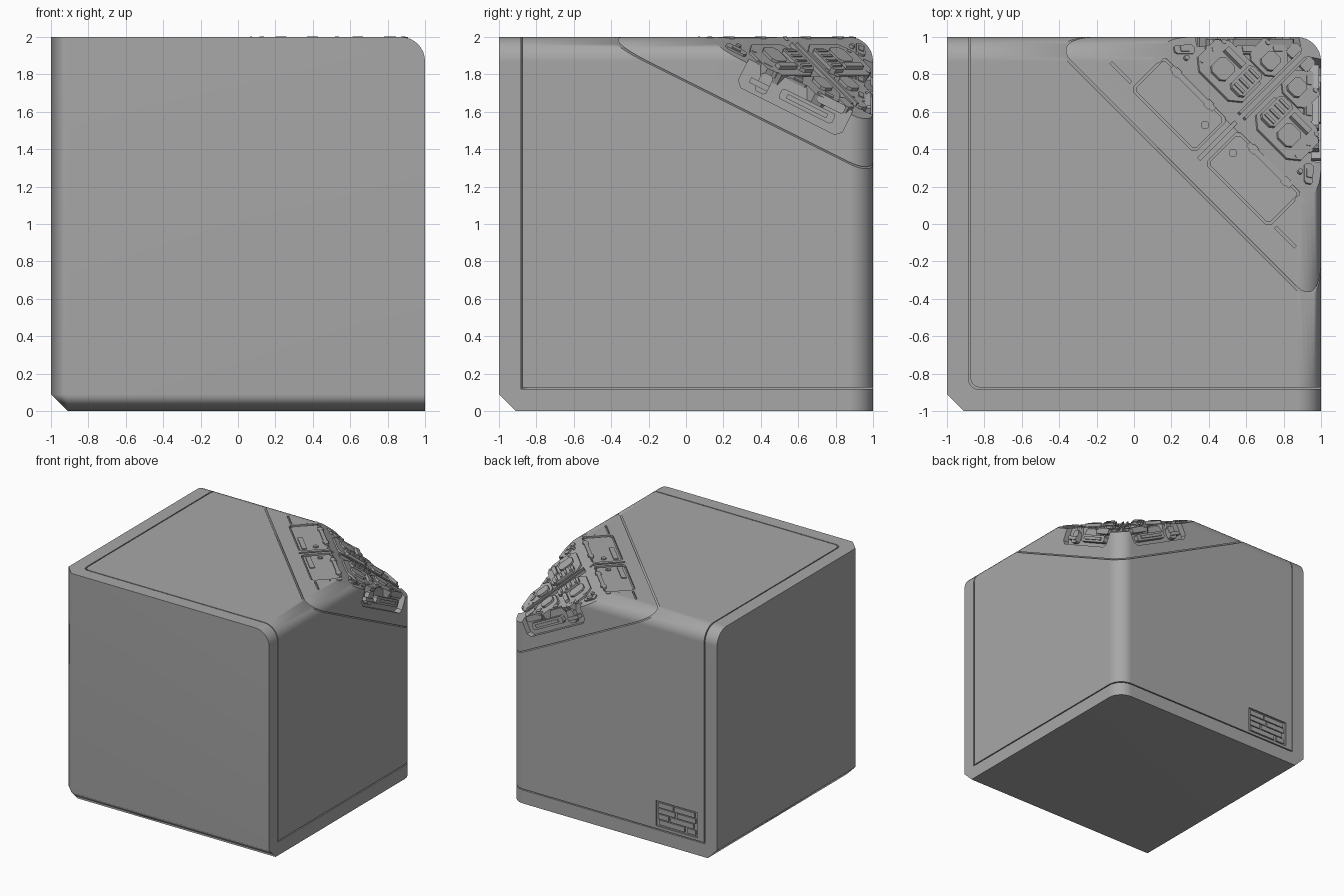
import bpy, bmesh, math
from mathutils import Vector, Matrix

if "Cube" in bpy.data.objects:
    bpy.data.objects.remove(bpy.data.objects["Cube"])

AXIS = Vector((1, 1, 2))                       # direction of the corner cut
SWAP = Matrix(((0, 1, 0, 0), (1, 0, 0, 0), (0, 0, 1, 0), (0, 0, 0, 1)))  # mirror across x = y
GREY = bpy.data.materials.new("dark_grey")
GREY.diffuse_color = (0.39, 0.39, 0.39, 1)
GREY.use_nodes = True
GREY.node_tree.nodes["Principled BSDF"].inputs["Base Color"].default_value = GREY.diffuse_color


def make_object(name, bm):
    bmesh.ops.recalc_face_normals(bm, faces=bm.faces)
    me = bpy.data.meshes.new(name)
    bm.to_mesh(me)
    bm.free()
    me.materials.append(GREY)
    ob = bpy.data.objects.new(name, me)
    bpy.context.collection.objects.link(ob)
    return ob


def box_mesh(lo, hi):
    bm = bmesh.new()
    bmesh.ops.create_cube(bm, size=1)
    lo, hi = Vector(lo), Vector(hi)
    for v in bm.verts:
        v.co = Vector([(lo[i] + hi[i]) / 2 + v.co[i] * (hi[i] - lo[i]) for i in range(3)])
    return bm


def bevel_at(bm, corner, offset, segments, only_axis=None):
    edges = []
    for e in bm.edges:
        if any((v.co - Vector(corner)).length < 1e-4 for v in e.verts):
            d = e.verts[0].co - e.verts[1].co
            if only_axis is None or abs(d.normalized()[only_axis]) > 0.9:
                edges.append(e)
    bmesh.ops.bevel(bm, geom=edges, offset=offset, segments=segments, profile=0.5, affect='EDGES')


def full_cube():
    bm = box_mesh((-1, -1, 0), (1, 1, 2))
    bevel_at(bm, (-1, -1, 0), 0.09, 1)
    bevel_at(bm, (1, 1, 2), 0.13, 8)
    return bm


def seam_cutter(inset):
    lo = (-1 + inset, -1 + inset, inset)
    bm = box_mesh(lo, (3, 3, 4))
    bevel_at(bm, lo, 0.05, 5, only_axis=2)
    return make_object("seam_cutter", bm)


def boolean(ob, cutter, operation):
    cutter.hide_render = True
    m = ob.modifiers.new("cut", 'BOOLEAN')
    m.object, m.operation, m.solver = cutter, operation, 'EXACT'
    bpy.context.view_layer.objects.active = ob
    bpy.ops.object.modifier_apply(modifier=m.name)
    bpy.data.objects.remove(cutter)


def slice_off(bm, level, keep_below):
    # cut along x + y + 2z = level and close the hole
    n = AXIS if keep_below else -AXIS
    res = bmesh.ops.bisect_plane(bm, geom=bm.verts[:] + bm.edges[:] + bm.faces[:], dist=1e-6,
                                 plane_co=AXIS * level / 6, plane_no=n, clear_outer=True)
    edges = [g for g in res["geom_cut"] if isinstance(g, bmesh.types.BMEdge)]
    bmesh.ops.contextual_create(bm, geom=edges)


def smooth(ob, angle=30):
    bpy.ops.object.select_all(action='DESELECT')
    ob.select_set(True)
    bpy.context.view_layer.objects.active = ob
    bpy.ops.object.shade_smooth_by_angle(angle=math.radians(angle))
    m = ob.modifiers.new("weighted", 'WEIGHTED_NORMAL')
    m.keep_sharp = True


# outer frame: three rims around the chamfered corner
frame = make_object("outer_frame", full_cube())
boolean(frame, seam_cutter(0.117), 'DIFFERENCE')
smooth(frame, 50)

# main body and the corner cap, separated by a thin groove
bm = full_cube()
slice_off(bm, 4.515, True)
body = make_object("main_body", bm)
boolean(body, seam_cutter(0.126), 'INTERSECT')

bm = full_cube()
slice_off(bm, 4.535, False)
slice_off(bm, 5.05, True)
cap = make_object("corner_cap", bm)


def frame_matrix(a, b, n, origin):
    m = Matrix((Vector(a).normalized(), Vector(b).normalized(), Vector(n).normalized()))
    return Matrix.Translation(origin) @ m.transposed().to_4x4()


TOP = frame_matrix((1, -1, 0), (1, 1, 0), (0, 0, 1), (0, 0, 2))
SIDE = frame_matrix((0, 2, -1), (0, 1, 2), (1, 0, 0), (1, 0.58, 1.63))
CUT = frame_matrix((1, -1, 0), (1, 1, -1), (1, 1, 2), (0.555, 0.555, 1.97))


def add_part(bm, base, s, t, size, h0, h1, corner=0.0, sides=4, turn=0.0, pair=True):
    # chamfered plate (or cylinder if sides > 4) standing on a base frame from height h0 to h1
    if sides > 4:
        pts = [(size[0] * math.cos(k * math.tau / sides), size[0] * math.sin(k * math.tau / sides))
               for k in range(sides)]
    else:
        w, d, c = size[0] / 2, size[1] / 2, corner
        pts = ([(w - c, -d), (w, c - d), (w, d - c), (w - c, d), (c - w, d), (-w, d - c), (-w, c - d), (c - w, -d)]
               if c else [(w, -d), (w, d), (-w, d), (-w, -d)])
    local = base @ Matrix.Translation((s, t, 0)) @ Matrix.Rotation(math.radians(turn), 4, 'Z')
    for m in ((local, SWAP @ local) if pair else (local,)):
        lo = [bm.verts.new(m @ Vector((x, y, h0))) for x, y in pts]
        hi = [bm.verts.new(m @ Vector((x, y, h1))) for x, y in pts]
        bm.faces.new(lo[::-1])
        bm.faces.new(hi)
        for i in range(len(pts)):
            j = (i + 1) % len(pts)
            bm.faces.new((lo[i], lo[j], hi[j], hi[i]))


# recesses in the cap: hatch pockets, slots, centre groove and side pockets
bm = bmesh.new()
add_part(bm, TOP, 0.28, 0.622, (0.48, 0.25), -0.02, 0.1, 0.02)
add_part(bm, TOP, 0.622, 0.523, (0.15, 0.014), -0.02, 0.1)
add_part(bm, TOP, 0, 0.66, (0.02, 0.34), -0.02, 0.1, pair=False)
add_part(bm, SIDE, -0.02, 0.065, (0.62, 0.21), -0.05, 0.1, 0.03)
boolean(cap, make_object("pocket_cutter", bm), 'DIFFERENCE')

# name plate recess on the back
boolean(body, make_object("plate_cutter", box_mesh((-0.81, 0.985, 0.15), (-0.41, 1.1, 0.37))), 'DIFFERENCE')
smooth(body)
smooth(cap)

# plain bars inside the back recess
bm = bmesh.new()
BACK = frame_matrix((-1, 0, 0), (0, 0, 1), (0, 1, 0), (-0.61, 1, 0.26))
for row, cells in ((0.075, ((-0.11, 0.14), (0.07, 0.2))), (0.025, ((-0.1, 0.16), (0.09, 0.18))),
                   (-0.025, ((-0.13, 0.1), (0.05, 0.22))), (-0.075, ((-0.05, 0.25), (0.14, 0.08)))):
    for s, w in cells:
        add_part(bm, BACK, s, row, (w, 0.042), -0.016, -0.004, pair=False)
make_object("back_plate_bars", bm)

# hatches on the top with their bars and screws
bm = bmesh.new()
add_part(bm, TOP, 0.28, 0.622, (0.455, 0.225), -0.03, -0.008, 0.015)
add_part(bm, TOP, 0.18, 0.548, (0.21, 0.04), -0.01, 0.0)
make_object("hatches", bm)
bm = bmesh.new()
add_part(bm, TOP, 0.29, 0.735, (0.32, 0.03), -0.02, 0.001)
for k in range(2):
    add_part(bm, TOP, 0.17 + 0.24 * k, 0.735, (0.035, 0.045), -0.02, 0.002)
make_object("hatch_bars", bm)
bm = bmesh.new()
for s, t, r in ((0.106, 0.643, 0.022), (0.535, 0.715, 0.025), (0.544, 0.643, 0.012)):
    add_part(bm, TOP, s, t, (r, r), -0.02, 0.001, sides=16)
    add_part(bm, TOP, s, t, (r * 0.5, r * 0.5), -0.02, 0.002, sides=6)
make_object("screws", bm)

# latches inside the two side pockets
bm = bmesh.new()
add_part(bm, SIDE, 0.06, 0.03, (0.32, 0.06), -0.06, -0.012, 0.012)
add_part(bm, SIDE, 0.06, 0.03, (0.24, 0.025), -0.06, -0.002)
add_part(bm, SIDE, -0.2, 0.035, (0.07, 0.11), -0.06, -0.01, 0.015)
add_part(bm, SIDE, -0.22, 0.02, (0.11, 0.03), -0.06, 0.0)
add_part(bm, SIDE, 0.17, 0.1, (0.16, 0.05), -0.06, -0.01, 0.01)
make_object("side_latches", bm)

# machinery on the cut face: layered plates mirrored across the middle
bm = bmesh.new()
add_part(bm, CUT, 0.22, 0.18, (0.34, 0.28), -0.05, 0.015, 0.06)
add_part(bm, CUT, 0.12, 0.43, (0.19, 0.20), -0.05, 0.012, 0.04)
make_object("machine_plates", bm)
bm = bmesh.new()
add_part(bm, CUT, 0.115, 0.20, (0.10, 0.20), 0, 0.035, 0.02)
add_part(bm, CUT, 0.25, 0.15, (0.11, 0.13), 0, 0.03, 0.025)
add_part(bm, CUT, 0.25, 0.255, (0.13, 0.035), 0, 0.04)
add_part(bm, CUT, 0.10, 0.41, (0.09, 0.11), 0, 0.03, 0.02)
add_part(bm, CUT, 0.05, 0.575, (0.06, 0.09), -0.03, 0.015, 0.012)
for k in range(4):
    add_part(bm, CUT, 0.115, 0.13 + 0.045 * k, (0.07, 0.018), 0.02, 0.043)
make_object("machine_blocks", bm)

# clips along the slanted edges of the cut
bm = bmesh.new()
for s, t in ((0.47, 0.075), (0.35, 0.22), (0.235, 0.36), (0.12, 0.505)):
    add_part(bm, CUT, s, t, (0.12, 0.05), -0.03, 0.012, 0.012, turn=-51)
    add_part(bm, CUT, s, t, (0.05, 0.03), 0, 0.018, turn=-51)
make_object("edge_clips", bm)

# centre rails and bolts
bm = bmesh.new()
add_part(bm, CUT, 0.02, 0.31, (0.014, 0.56), -0.02, 0.022)
for s, t in ((0.36, 0.10), (0.35, 0.29), (0.18, 0.49), (0.43, 0.045)):
    add_part(bm, CUT, s, t, (0.014, 0.014), -0.02, 0.018, sides=12)
make_object("centre_rails_and_bolts", bm)
